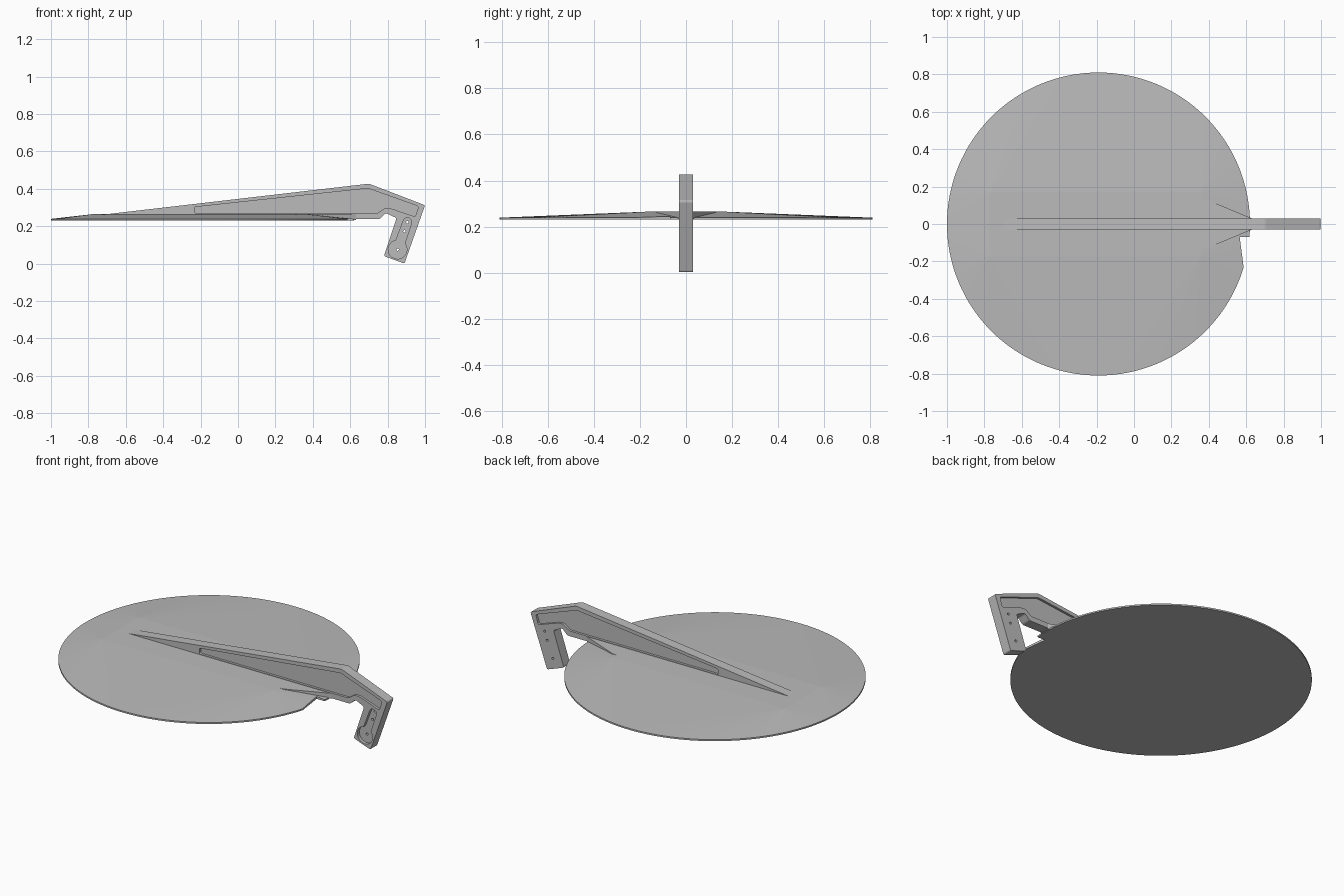
import bpy, bmesh, math
from mathutils import Vector

cube = bpy.data.objects.get("Cube")
if cube:
    bpy.data.objects.remove(cube, do_unlink=True)

grey = bpy.data.materials.new("plain grey")
grey.use_nodes = True
grey.diffuse_color = (0.5, 0.5, 0.5, 1)
grey.node_tree.nodes["Principled BSDF"].inputs["Base Color"].default_value = (0.5, 0.5, 0.5, 1)


def finish(name, bm):
    bmesh.ops.recalc_face_normals(bm, faces=bm.faces)
    mesh = bpy.data.meshes.new(name)
    bm.to_mesh(mesh)
    bm.free()
    mesh.materials.append(grey)
    obj = bpy.data.objects.new(name, mesh)
    bpy.context.collection.objects.link(obj)
    return obj


def prism(name, points, low, high, axis="Y"):
    """Extrude a flat outline along Y (points are x, z) or Z (points are x, y)."""
    bm = bmesh.new()
    place = (lambda a, b, d: (a, d, b)) if axis == "Y" else (lambda a, b, d: (a, b, d))
    face = bm.faces.new([bm.verts.new(place(a, b, low)) for a, b in points])
    new = bmesh.ops.extrude_face_region(bm, geom=[face])["geom"]
    bmesh.ops.translate(bm, vec=Vector(place(0, 0, high - low)),
                        verts=[v for v in new if isinstance(v, bmesh.types.BMVert)])
    return finish(name, bm)


def arc(cx, cz, r, start, end, steps):
    angles = [math.radians(start + (end - start) * i / steps) for i in range(steps + 1)]
    return [(cx + r * math.cos(a), cz + r * math.sin(a)) for a in angles]


def rounded(points, r):
    """Soften each corner of an outline with a short curve."""
    out = []
    for i, p in enumerate(points):
        p, a, b = Vector(p), Vector(points[i - 1]), Vector(points[(i + 1) % len(points)])
        start = p + (a - p).normalized() * r
        end = p + (b - p).normalized() * r
        for t in (0, 0.33, 0.67, 1):
            out.append(tuple(start * (1 - t) ** 2 + p * 2 * t * (1 - t) + end * t * t))
    return out


def cut(obj, cutter):
    mod = obj.modifiers.new(cutter.name, "BOOLEAN")
    mod.operation = "DIFFERENCE"
    mod.solver = "EXACT"
    mod.object = cutter
    cutter.hide_render = True
    cutter.hide_set(True)
    cutter.display_type = "WIRE"


# Shallow faceted disc: round rim rising to a long flat plateau
BASE, RIM, TOP = 0.23, 0.239, 0.265
bm = bmesh.new()
for x, y in arc(-0.19, 0, 0.81, 0, 360, 128)[:-1]:
    bm.verts.new((x, y, BASE))
    bm.verts.new((x, y, RIM))
for x in (-0.77, 0.36):
    for y in (-0.17, 0.17):
        bm.verts.new((x, y, TOP))
bmesh.ops.convex_hull(bm, input=bm.verts)
disc = finish("disc", bm)

# Notch in the disc edge beside the arm
cut(disc, prism("notch_cutter", [(0.565, -0.07), (0.7, -0.07), (0.7, -0.26), (0.588, -0.245)],
                0.1, 0.4, "Z"))

# Flat gusset tapering from the plateau into the arm
prism("gusset", [(0.36, -0.13), (0.39, -0.13), (0.63, -0.03),
                 (0.63, 0.03), (0.39, 0.13), (0.36, 0.13)], 0.233, TOP, "Z")

# Arm with a bent end and hanging leg
HALF = 0.03
outline = [(-0.72, 0.262), (-0.7, 0.24), (0.757, 0.237), (0.79, 0.27), (0.848, 0.243),
           (0.78, 0.04), (0.89, 0.0), (1.0, 0.312), (0.70, 0.427)]
arm = prism("arm", rounded(outline, 0.01), -HALF, HALF)

# Long recess on both sides of the arm
recess = rounded([(-0.233, 0.268), (0.745, 0.268), (0.785, 0.297), (0.82, 0.294),
                  (0.948, 0.25), (0.965, 0.306), (0.695, 0.402), (-0.233, 0.302)], 0.01)
for side, low, high in (("right", -0.1, -0.016), ("left", 0.016, 0.1)):
    cut(arm, prism(side + "_recess_cutter", recess, low, high))

# Keyhole recess on one face of the leg
keyhole = arc(0.853, 0.075, 0.05, 100, 400, 20) + arc(0.906, 0.222, 0.023, -20, 160, 10)
cut(arm, prism("keyhole_cutter", keyhole, -0.1, -0.01))

# Small pin holes through the leg
for i, (x, z) in enumerate([(0.853, 0.075), (0.906, 0.222), (0.89, 0.172)]):
    cut(arm, prism(f"pin_hole_cutter_{i}", arc(x, z, 0.007, 0, 360, 12)[:-1], -0.2, 0.2))
